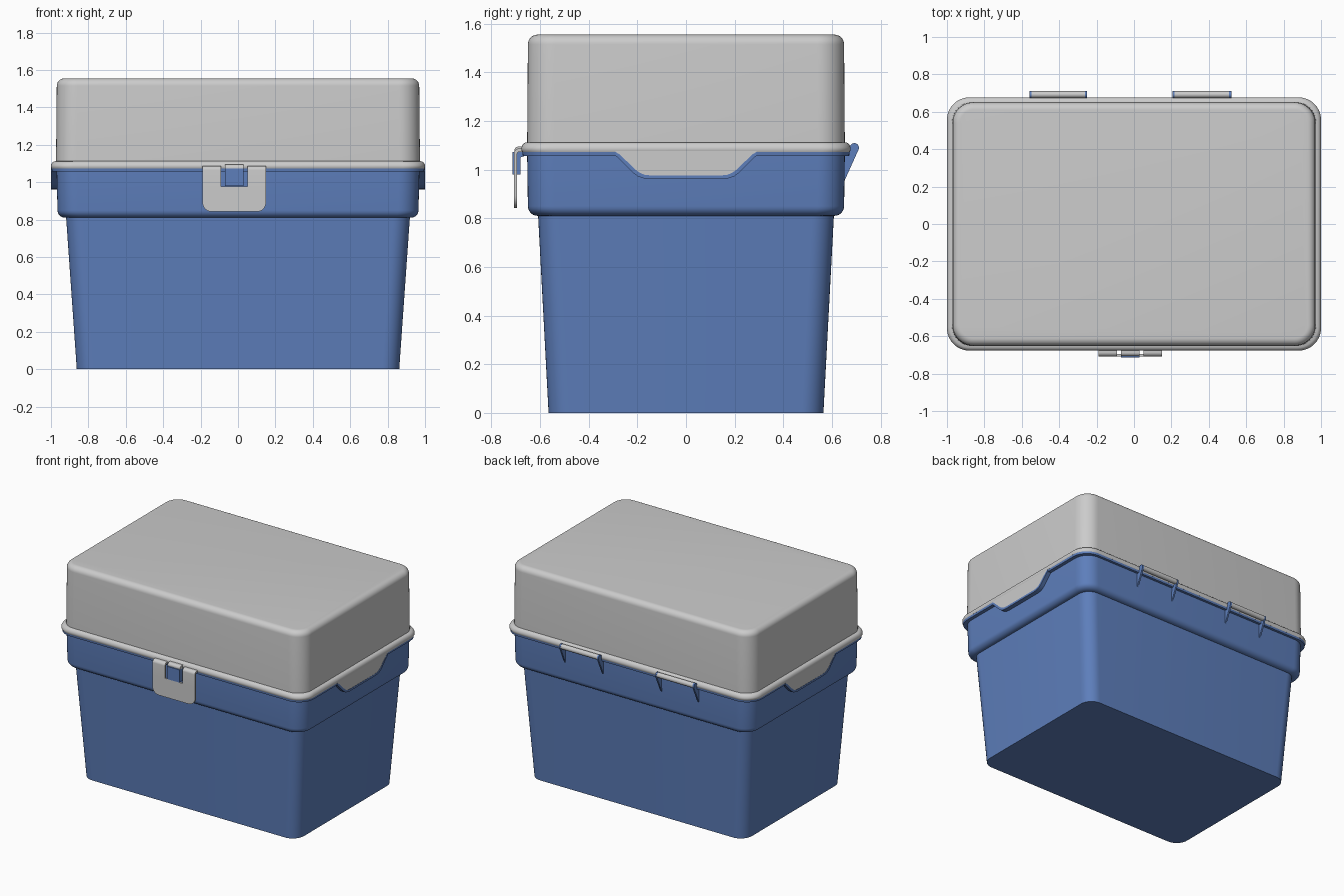
import bpy, bmesh
from math import sin, cos, pi, radians
from mathutils import Vector

if "Cube" in bpy.data.objects:
    bpy.data.objects.remove(bpy.data.objects["Cube"])

blue = bpy.data.materials.new("blue_plastic")
blue.diffuse_color = (0.11, 0.21, 0.50, 1)
blue.use_nodes = True
blue.node_tree.nodes["Principled BSDF"].inputs["Base Color"].default_value = blue.diffuse_color


def finish(bm, name, mat=None, angle=35):
    bmesh.ops.recalc_face_normals(bm, faces=bm.faces)
    me = bpy.data.meshes.new(name)
    bm.to_mesh(me)
    bm.free()
    ob = bpy.data.objects.new(name, me)
    bpy.context.collection.objects.link(ob)
    if mat:
        me.materials.append(mat)
    bpy.ops.object.select_all(action='DESELECT')
    ob.select_set(True)
    bpy.context.view_layer.objects.active = ob
    bpy.ops.object.shade_smooth_by_angle(angle=radians(angle))
    return ob


def loft(name, sections, mat=None, seg=10):
    """Skin a stack of rounded rectangles: (half x, half y, corner radius, z)."""
    bm = bmesh.new()
    rings = []
    for hx, hy, r, z in sections:
        ring = []
        for k, (sx, sy) in enumerate([(1, 1), (-1, 1), (-1, -1), (1, -1)]):
            for i in range(seg + 1):
                a = (k + i / seg) * pi / 2
                ring.append(bm.verts.new((sx * (hx - r) + r * cos(a),
                                          sy * (hy - r) + r * sin(a), z)))
        rings.append(ring)
    n = len(rings[0])
    for a, b in zip(rings, rings[1:]):
        for i in range(n):
            j = (i + 1) % n
            bm.faces.new((a[i], a[j], b[j], b[i]))
    bm.faces.new(rings[0])
    bm.faces.new(rings[-1])
    return finish(bm, name, mat)


def prism(name, axis, pts, lo, hi, mat=None):
    """Extrude a 2D outline along x (outline in yz) or y (outline in xz)."""
    bm = bmesh.new()
    place = (lambda a, b: (lo, a, b)) if axis == 'x' else (lambda a, b: (a, lo, b))
    face = bm.faces.new([bm.verts.new(place(*p)) for p in pts])
    new = bmesh.ops.extrude_face_region(bm, geom=[face])['geom']
    d = Vector((hi - lo, 0, 0)) if axis == 'x' else Vector((0, hi - lo, 0))
    bmesh.ops.translate(bm, vec=d, verts=[g for g in new if isinstance(g, bmesh.types.BMVert)])
    return finish(bm, name, mat)


def arc(cx, cz, r, a0, a1, n=8):
    return [(cx + r * cos(radians(a0 + (a1 - a0) * i / n)),
             cz + r * sin(radians(a0 + (a1 - a0) * i / n))) for i in range(n + 1)]


# tapered tub with its wider upper band
fillet = [(0.925 + 0.04 * sin(a), 0.61 + 0.04 * sin(a), 0.09 + 0.02 * sin(a), 0.85 - 0.04 * cos(a))
          for a in [i * pi / 12 for i in range(7)]]
loft("tub", [(0.862, 0.565, 0.09, 0.0), (0.919, 0.608, 0.09, 0.811)]
     + fillet + [(0.97, 0.653, 0.11, 1.06)], blue)
loft("tub_rim", [(0.995, 0.671, 0.12, 1.057), (0.997, 0.673, 0.12, 1.073)], blue)

# lid dome with rounded top edge, and its rim
lid_top = [(0.929 + 0.04 * cos(a), 0.61 + 0.04 * cos(a), 0.07 + 0.04 * cos(a), 1.515 + 0.04 * sin(a))
           for a in [i * pi / 16 for i in range(9)]]
loft("lid", [(0.973, 0.653, 0.11, 1.10)] + lid_top)
loft("lid_rim", [(0.997, 0.673, 0.12, 1.072), (1.0, 0.677, 0.12, 1.08), (1.0, 0.677, 0.12, 1.09),
                 (0.995, 0.672, 0.12, 1.103), (0.985, 0.662, 0.115, 1.111), (0.965, 0.645, 0.11, 1.113)])

# drop-down grip tabs on both sides, with the tub lip following below
edge = [(0.29, 1.073), (0.272, 1.062), (0.21, 1.002), (0.192, 0.988), (0.17, 0.979), (0.145, 0.976)]
under = [(0.29, 1.057), (0.279, 1.049), (0.219, 0.988), (0.199, 0.973), (0.174, 0.964), (0.147, 0.961)]
mirror = lambda p: p + [(-y, z) for y, z in reversed(p)]
for side, s in (("right", 1), ("left", -1)):
    prism("grip_tab_" + side, 'x', [(0.29, 1.085)] + mirror(edge) + [(-0.29, 1.085)], s * 0.95, s * 0.9985)
    prism("grip_lip_" + side, 'x', mirror(edge) + mirror(under)[::-1], s * 0.95, s * 1.0, blue)

# front latch: plate, two arms curling onto the rim, blue catch with a bridge
cx = -0.02
prism("latch_plate", 'y', [(cx - 0.17, 0.977)] + arc(cx - 0.12, 0.892, 0.05, 180, 270)
      + arc(cx + 0.12, 0.892, 0.05, 270, 360) + [(cx + 0.17, 0.977)], -0.708, -0.694)
curl = [(-0.708, 0.976)] + arc(-0.686, 1.065, 0.022, 180, 90) + [(-0.66, 1.087), (-0.66, 1.073)] \
    + arc(-0.686, 1.065, 0.008, 90, 180) + [(-0.694, 0.976)]
for s in (-1, 1):
    prism("latch_arm", 'x', curl, cx + s * 0.07, cx + s * 0.17)
prism("latch_catch", 'x', [(-0.714, 0.98), (-0.714, 1.072), (-0.66, 1.072), (-0.66, 1.057),
                           (-0.68, 1.05), (-0.68, 0.98)], cx - 0.05, cx + 0.05, blue)
prism("latch_bridge", 'x', [(-0.66, 1.07)] + [(-0.66, 1.095)] + arc(-0.688, 1.077, 0.018, 90, 180)
      + [(-0.706, 1.07)], cx - 0.05, cx + 0.05)

# back hinges: barrel between two triangular brackets
for x0, x1 in ((-0.56, -0.25), (0.205, 0.52)):
    prism("hinge_barrel", 'x', arc(0.692, 1.09, 0.018, 0, 345, 23), x0 + 0.006, x1 - 0.006)
    for a in (x0, x1 - 0.012):
        prism("hinge_bracket", 'x', [(0.64, 1.06), (0.64, 0.945), (0.652, 0.955)]
              + arc(0.692, 1.09, 0.019, -25, 190, 14), a, a + 0.012, blue)
